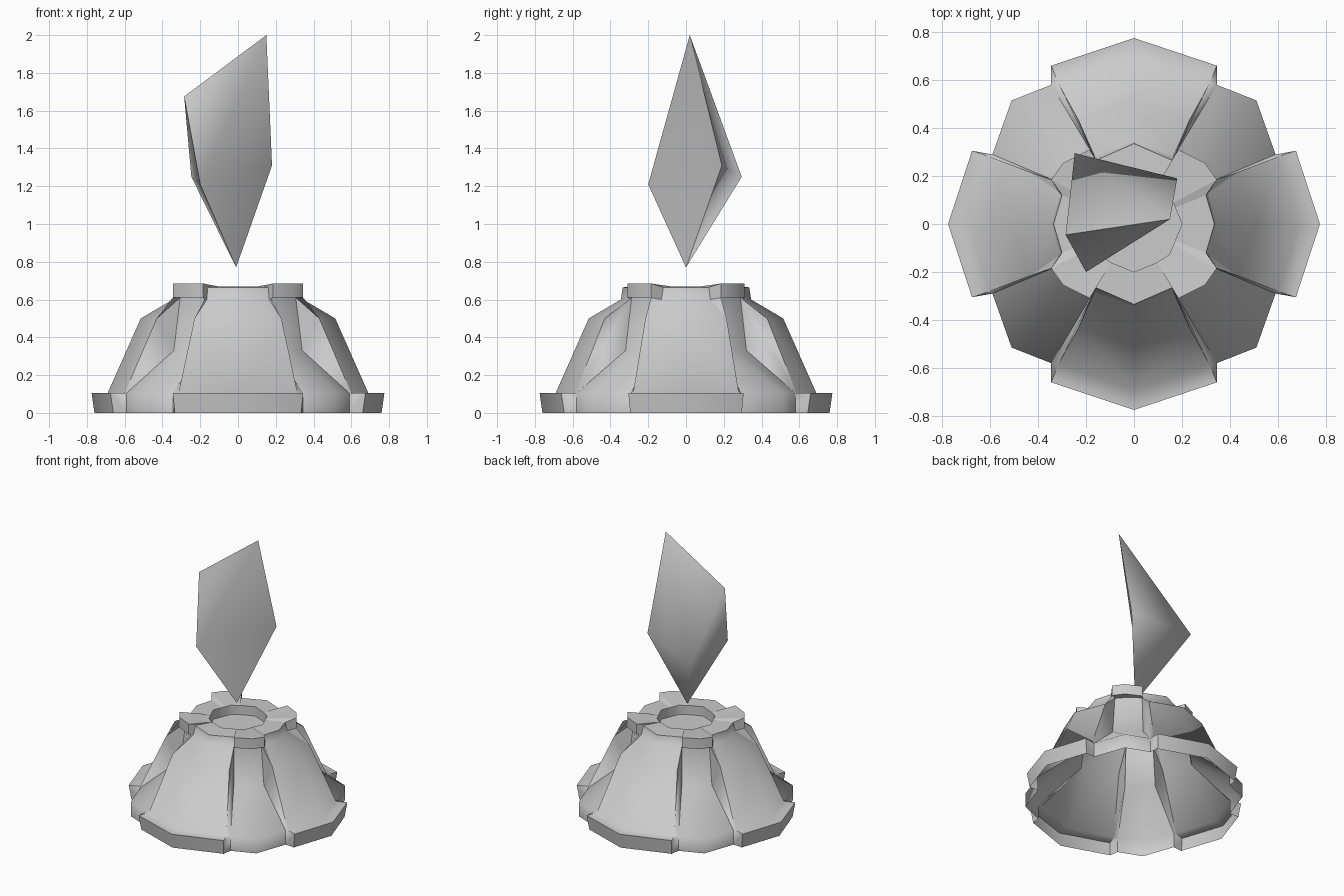
import bpy, bmesh, math
from mathutils import Vector

cube = bpy.data.objects.get("Cube")
if cube:
    bpy.data.objects.remove(cube, do_unlink=True)

stone = bpy.data.materials.new("pale_grey_stone")
stone.use_nodes = True
stone.diffuse_color = (0.6, 0.6, 0.6, 1)
stone.node_tree.nodes["Principled BSDF"].inputs["Base Color"].default_value = (0.6, 0.6, 0.6, 1)


def add_object(name, bm):
    mesh = bpy.data.meshes.new(name)
    bm.to_mesh(mesh)
    bm.free()
    obj = bpy.data.objects.new(name, mesh)
    obj.data.materials.append(stone)
    bpy.context.collection.objects.link(obj)
    return obj


# Lobe profile from the ground up: lip, ledge, wall, shoulder, rim
lobe_z = [0, 0.105, 0.105, 0.5, 0.6, 0.665]
ridge_r = [0.76, 0.775, 0.69, 0.515, 0.345, 0.335]
front_half = [0.335, 0.345, 0.315, 0.23, 0.165, 0.16]
front_depth = [0.645, 0.66, 0.585, 0.43, 0.285, 0.265]
side_half = [0.295, 0.305, 0.28, 0.215, 0.13, 0.12]
side_depth = [0.66, 0.675, 0.6, 0.43, 0.31, 0.3]

# Valley between lobes: flared foot, upright neck, overhanging tab
valley_z = [0, 0.105, 0.33, 0.61, 0.61, 0.685]
foot = [(0.345, -0.58), (0.51, -0.515), (0.59, -0.29)]
neck = [(0.19, -0.32), (0.28, -0.255), (0.34, -0.185)]
tab = [(0.185, -0.31), (0.295, -0.255), (0.345, -0.185)]


def valley_column(i):
    throat = (neck[i][0] * 0.9, neck[i][1] * 0.9)
    path = [foot[i], foot[i], neck[i], throat, tab[i], tab[i]]
    return [(x, y, z) for (x, y), z in zip(path, valley_z)]


columns = [[(0, -r, z) for r, z in zip(ridge_r, lobe_z)],
           [(h, -d, z) for h, d, z in zip(front_half, front_depth, lobe_z)],
           *[valley_column(i) for i in range(3)],
           [(d, -h, z) for h, d, z in zip(side_half, side_depth, lobe_z)],
           [(r, 0, z) for r, z in zip(ridge_r, lobe_z)]]

# Continue each column over the rim into an octagonal basin
eighth = math.pi / 4
for col in columns:
    angle = math.atan2(col[-1][1], col[-1][0])
    r = 0.2 * math.cos(eighth / 2) / math.cos(angle % eighth - eighth / 2)
    for z in (0.668, 0.6):
        col.append((r * math.cos(angle), r * math.sin(angle), z))

# One quarter of the hollow base, mirrored to the other three
bm = bmesh.new()
grid = [[bm.verts.new(p) for p in col] for col in columns]
for a, b in zip(grid, grid[1:]):
    for k in range(len(a) - 1):
        bm.faces.new((a[k], b[k], b[k + 1], a[k + 1]))
bm.faces.new([col[-1] for col in grid] + [bm.verts.new((0, 0, 0.6))])
for f in bm.faces:
    f.smooth = True

# Crisp edges: lobe corners, lip, tab and basin rims
for c, col in enumerate(grid):
    if 0 < c < 6 and c != 3:
        for v, w in zip(col, col[1:]):
            bm.edges.get((v, w)).smooth = False
    if c < 6:
        lobe_strip = c in (0, 5)
        for k in ((1, 5, 6, 7) if lobe_strip else (3, 4, 5, 6, 7)):
            bm.edges.get((col[k], grid[c + 1][k])).smooth = False
base = add_object("lobed_base", bm)
mirror = base.modifiers.new("quarters", "MIRROR")
mirror.use_axis = (True, True, False)
mirror.merge_threshold = 0.0005

# Floating shard: two tips and a skewed waist
bm = bmesh.new()
tip, top, front, back, right, shoulder = [bm.verts.new(Vector(p)) for p in (
    (-0.01, 0, 0.77), (0.15, 0.02, 2), (-0.2, -0.2, 1.21),
    (-0.247, 0.295, 1.25), (0.18, 0.19, 1.31), (-0.285, -0.045, 1.675))]
for tri in ((top, shoulder, front), (top, front, right), (front, tip, right),
            (shoulder, back, front), (back, tip, front),
            (top, back, shoulder), (top, right, back), (right, tip, back)):
    bm.faces.new(tri).smooth = True
bmesh.ops.recalc_face_normals(bm, faces=bm.faces[:])
for v, w in ((top, right), (right, tip), (shoulder, front), (front, tip), (top, shoulder)):
    bm.edges.get((v, w)).smooth = False
add_object("floating_shard", bm)
